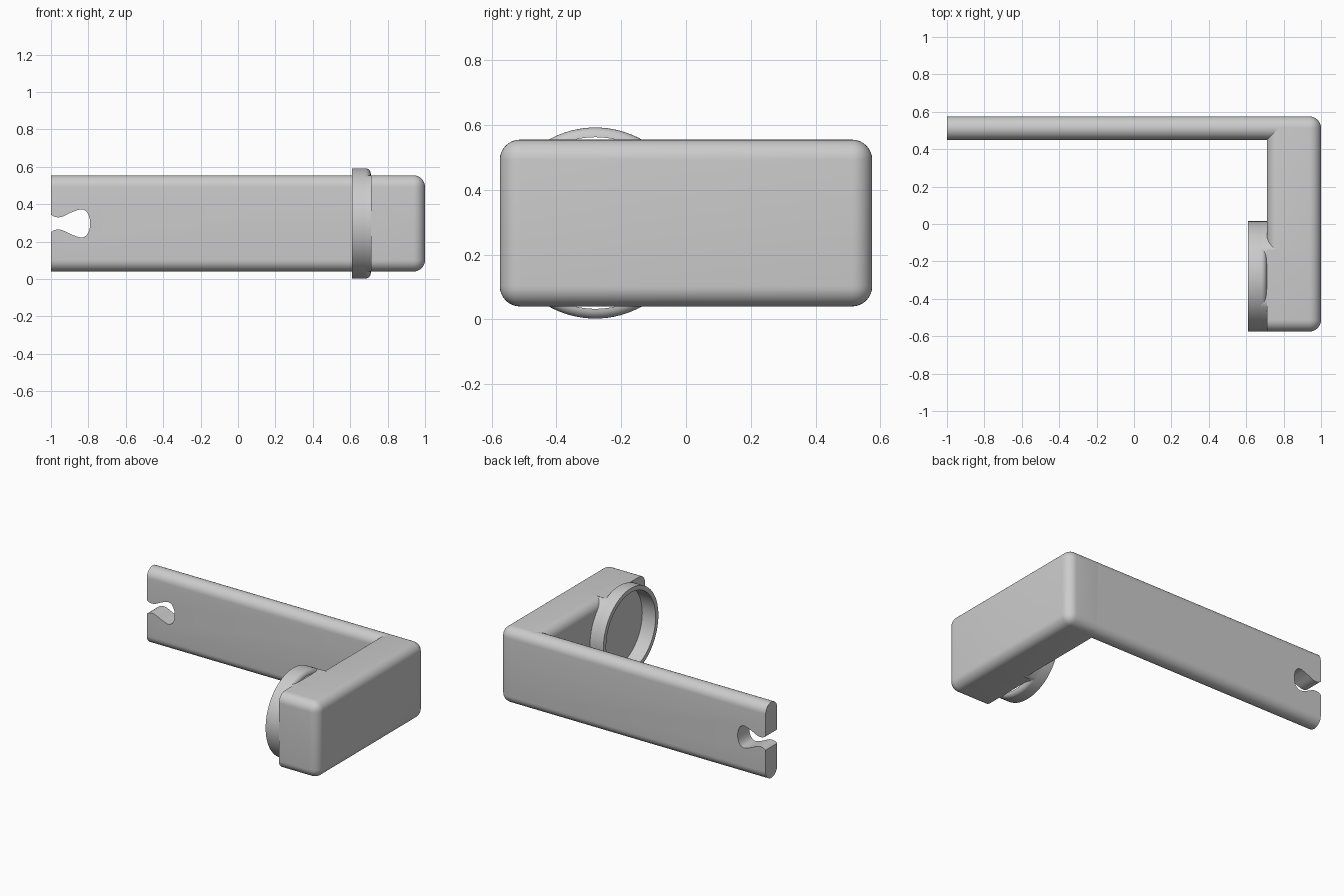
import bpy, bmesh, math
from mathutils import Vector

cube = bpy.data.objects.get("Cube")
if cube:
    bpy.data.objects.remove(cube)

grey = bpy.data.materials.new("plain_grey")
grey.use_nodes = True
grey.diffuse_color = (0.6, 0.6, 0.6, 1)
grey.node_tree.nodes["Principled BSDF"].inputs["Base Color"].default_value = (0.6, 0.6, 0.6, 1)

LOW, HIGH = 0.04, 0.555          # bracket height range
MID = (LOW + HIGH) / 2
INNER, END, R = 0.71, 0.575, 0.0625
RING_Y, RING_R = -0.28, 0.295


def finish(name, bm):
    bmesh.ops.recalc_face_normals(bm, faces=bm.faces)
    mesh = bpy.data.meshes.new(name)
    bm.to_mesh(mesh)
    bm.free()
    obj = bpy.data.objects.new(name, mesh)
    bpy.context.collection.objects.link(obj)
    mesh.materials.append(grey)
    return obj


def prism(name, points, offset):
    """Extrude a closed outline of 3D points along offset."""
    bm = bmesh.new()
    face = bm.faces.new([bm.verts.new(p) for p in points])
    moved = bmesh.ops.extrude_face_region(bm, geom=[face], use_keep_orig=True)["geom"]
    bmesh.ops.translate(bm, vec=offset,
                        verts=[v for v in moved if isinstance(v, bmesh.types.BMVert)])
    return finish(name, bm)


def rounded_box(name, lo, hi, keep_sharp):
    """Box with rounded edges, except edges where keep_sharp is true."""
    bm = bmesh.new()
    bmesh.ops.create_cube(bm, size=1)
    for v in bm.verts:
        v.co = [(a + b) / 2 + c * (b - a) for a, b, c in zip(lo, hi, v.co)]
    edges = [e for e in bm.edges if not keep_sharp([v.co for v in e.verts])]
    bmesh.ops.bevel(bm, geom=edges, offset=R, segments=8, profile=0.5, affect='EDGES')
    return finish(name, bm)


def circle(x, radius, count=96):
    steps = [2 * math.pi * i / count for i in range(count)]
    return [(x, RING_Y + radius * math.cos(a), MID + radius * math.sin(a)) for a in steps]


def cut(obj, cutter):
    cutter.hide_render = True
    cutter.hide_set(True)
    mod = obj.modifiers.new("cut", 'BOOLEAN')
    mod.operation, mod.solver, mod.object = 'DIFFERENCE', 'EXACT', cutter
    bpy.context.view_layer.objects.active = obj
    bpy.ops.object.modifier_apply(modifier=mod.name)


def smooth_path(points, steps=6):
    """Flowing curve through the points."""
    pts = [Vector(p) for p in [points[0]] + points + [points[-1]]]
    out = []
    for a, b, c, d in zip(pts, pts[1:], pts[2:], pts[3:]):
        for i in range(steps):
            t = i / steps
            out.append(b + (c - a) * t / 2 + (a * 2 - b * 5 + c * 4 - d) * t**2 / 2
                       + (b * 3 - a - c * 3 + d) * t**3 / 2)
    return out + [pts[-1]]


# Block: rounded rear part, and front part with crisp inner edges
split = RING_Y + math.sqrt(RING_R**2 - (HIGH - MID)**2)
rear = rounded_box("block_rear", (INNER, split, LOW), (1, END, HIGH),
                   lambda ends: all(abs(p.y - split) < 0.001 for p in ends))
front = rounded_box("block_front", (INNER, -END, LOW), (1, split, HIGH),
                    lambda ends: all(abs(p.y - split) < 0.001 for p in ends)
                    or all(abs(p.x - INNER) < 0.001 for p in ends))

# Long arm with fully rounded top and bottom
arm_y = END - R
outline = []
for centre, start in ((HIGH - R, 0), (LOW + R, math.pi)):
    for i in range(17):
        a = start + math.pi * i / 16
        outline.append((-1, arm_y + R * math.cos(a), centre + R * math.sin(a)))
arm = prism("arm", outline, (1.92, 0, 0))

# Keyhole slot in the arm's free end
half = [(-1.03, 0.075), (-1, 0.047), (-0.975, 0.034), (-0.94, 0.036), (-0.885, 0.061),
        (-0.835, 0.075), (-0.803, 0.053)]
slot = half + [(-0.79, 0)] + [(x, -z) for x, z in reversed(half)]
slot_cutter = prism("slot_cutter", [(p.x, 0.3, MID + p.y) for p in smooth_path(slot)],
                    (0, 0.5, 0))
cut(arm, slot_cutter)

# Ring on the inner side, with its hidden side rounded over
bm = bmesh.new()
profile = [(0.61, 0.265), (0.61, RING_R)]
for i in range(7):
    a = math.pi / 2 * i / 6
    profile.append((0.68 + 0.03 * math.sin(a), RING_R - 0.03 + 0.03 * math.cos(a)))
loop = [bm.verts.new((x, RING_Y, MID + r)) for x, r in profile]
edges = [bm.edges.new((loop[i], loop[(i + 1) % len(loop)])) for i in range(len(loop))]
bmesh.ops.spin(bm, geom=loop + edges, cent=(0, RING_Y, MID), axis=(1, 0, 0),
               angle=2 * math.pi, steps=96, use_merge=True)
bmesh.ops.remove_doubles(bm, verts=bm.verts, dist=0.0001)
ring = finish("ring", bm)

# Ring base, trimmed level with the block and hollowed to its inner face
base_outline = [(x, y, min(max(z, LOW), HIGH)) for x, y, z in circle(0.64, RING_R)]
base = prism("ring_base", base_outline, (0.15, 0, 0))
cut(base, prism("recess_cutter", circle(0.5, 0.265), (INNER - 0.5, 0, 0)))

for obj in (rear, front, arm, ring, base):
    bpy.ops.object.select_all(action='DESELECT')
    obj.select_set(True)
    bpy.context.view_layer.objects.active = obj
    bpy.ops.object.shade_smooth_by_angle(angle=math.radians(35))
